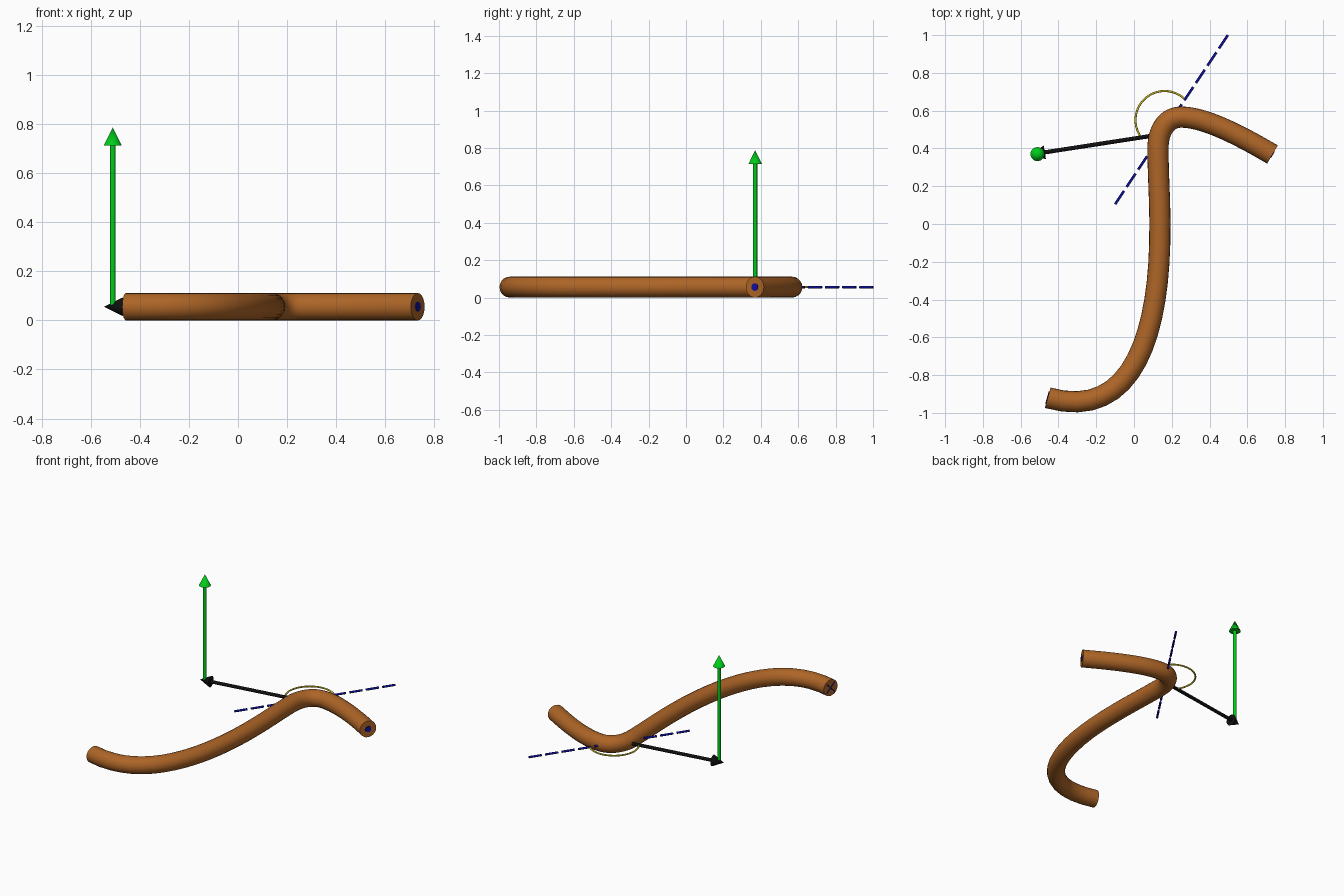
import bpy, math
from mathutils import Vector

if "Cube" in bpy.data.objects:
    bpy.data.objects.remove(bpy.data.objects["Cube"])

Z = 0.056       # height of the plane holding the wire
WIRE_R = 0.056


def material(name, rgb):
    m = bpy.data.materials.new(name)
    m.diffuse_color = (*rgb, 1)
    m.use_nodes = True
    m.node_tree.nodes["Principled BSDF"].inputs["Base Color"].default_value = m.diffuse_color
    return m


COPPER = material("copper", (0.42, 0.13, 0.02))
BLUE = material("blue", (0.005, 0.005, 0.35))
GREEN = material("green", (0.0, 0.6, 0.01))
BLACK = material("black", (0.005, 0.005, 0.005))
YELLOW = material("yellow", (0.6, 0.5, 0.02))


def finish(obj, name, mat):
    obj.name = name
    obj.data.materials.clear()
    obj.data.materials.append(mat)
    bpy.ops.object.select_all(action='DESELECT')
    obj.select_set(True)
    bpy.context.view_layer.objects.active = obj
    bpy.ops.object.shade_smooth_by_angle(angle=math.radians(40))
    return obj


def rod(name, a, b, r1, r2, mat, sides=24):
    """Cylinder or cone running from a to b."""
    a, b = Vector(a), Vector(b)
    d = b - a
    bpy.ops.mesh.primitive_cone_add(
        vertices=sides, radius1=r1, radius2=r2, depth=d.length,
        location=(a + b) / 2, rotation=d.to_track_quat('Z', 'Y').to_euler())
    return finish(bpy.context.object, name, mat)


def arrow(name, a, b, mat, shaft=0.011, head=0.037, head_len=0.075):
    a, b = Vector(a), Vector(b)
    neck = b - (b - a).normalized() * head_len
    rod(name + "_shaft", a, neck, shaft, shaft, mat)
    rod(name + "_head", neck, b, head, 0, mat)


def tube(name, knots, radius, mat, res=16, sides=8):
    """Bevelled bezier; each knot is (left handle, point, right handle) in xy."""
    cu = bpy.data.curves.new(name, 'CURVE')
    cu.dimensions = '3D'
    cu.resolution_u = res
    cu.bevel_depth = radius
    cu.bevel_resolution = sides
    cu.use_fill_caps = True
    sp = cu.splines.new('BEZIER')
    sp.bezier_points.add(len(knots) - 1)
    for p, (l, c, r) in zip(sp.bezier_points, knots):
        p.handle_left_type = p.handle_right_type = 'FREE'
        p.handle_left, p.co, p.handle_right = [(*v, Z) for v in (l, c, r)]
    obj = bpy.data.objects.new(name, cu)
    bpy.context.collection.objects.link(obj)
    bpy.ops.object.select_all(action='DESELECT')
    obj.select_set(True)
    bpy.context.view_layer.objects.active = obj
    bpy.ops.object.convert(target='MESH')
    return finish(bpy.context.object, name, mat)


# Bent conductor
start, end = (-0.457, -0.92), (0.733, 0.368)
tube("wire", [
    ((-0.55, -0.9), start, (0.0, -1.05)),
    ((0.142, -0.57), (0.137, 0.0), (0.137, 0.14)),
    ((0.127, 0.27), (0.127, 0.40), (0.127, 0.50)),
    ((0.175, 0.566), (0.25, 0.566), (0.38, 0.566)),
    ((0.58, 0.458), end, (0.8, 0.33)),
], WIRE_R, COPPER)

# Current markers on the wire ends: dot where it leaves, cross where it enters
out = Vector((0.862, -0.507, 0))
e = Vector((*end, Z))
rod("current_out_dot", e - out * 0.005, e + out * 0.003, 0.02, 0.02, BLUE)
s = Vector((*start, Z)) - Vector((0.962, -0.273, 0)) * 0.001
side = Vector((0.273, 0.962, 0))
for k, sign in enumerate((1, -1)):
    arm = (side + Vector((0, 0, sign))).normalized() * 0.045
    rod(f"current_in_cross_{k}", s - arm, s + arm, 0.003, 0.003, BLUE, 8)

# Dashed tangent line
a, b = Vector((-0.1, 0.105, Z)), Vector((0.497, 1.0, Z))
DASHES, FILL = 10, 0.77
pitch = (b - a) / (DASHES - 1 + FILL)
for i in range(DASHES):
    p = a + pitch * i
    rod(f"tangent_dash_{i}", p, p + pitch * FILL, 0.007, 0.007, BLUE, 12)

# Distance arrow and field arrow
arrow("distance_arrow", (0.127, 0.472, Z), (-0.546, 0.368, Z), BLACK)
arrow("field_arrow", (-0.511, 0.37, Z), (-0.511, 0.37, 0.788), GREEN)

# Angle arc between the distance arrow and the tangent
c, r = Vector((0.162, 0.55)), 0.154
a0, a1, n = math.radians(212), math.radians(48), 4
step = (a1 - a0) / n
h = 4 / 3 * math.tan(step / 4) * r
knots = []
for i in range(n + 1):
    t = a0 + step * i
    p = c + Vector((math.cos(t), math.sin(t))) * r
    tan = Vector((-math.sin(t), math.cos(t))) * h
    knots.append((p - tan, p, p + tan))
tube("angle_arc", knots, 0.0055, YELLOW, 10, 3)
